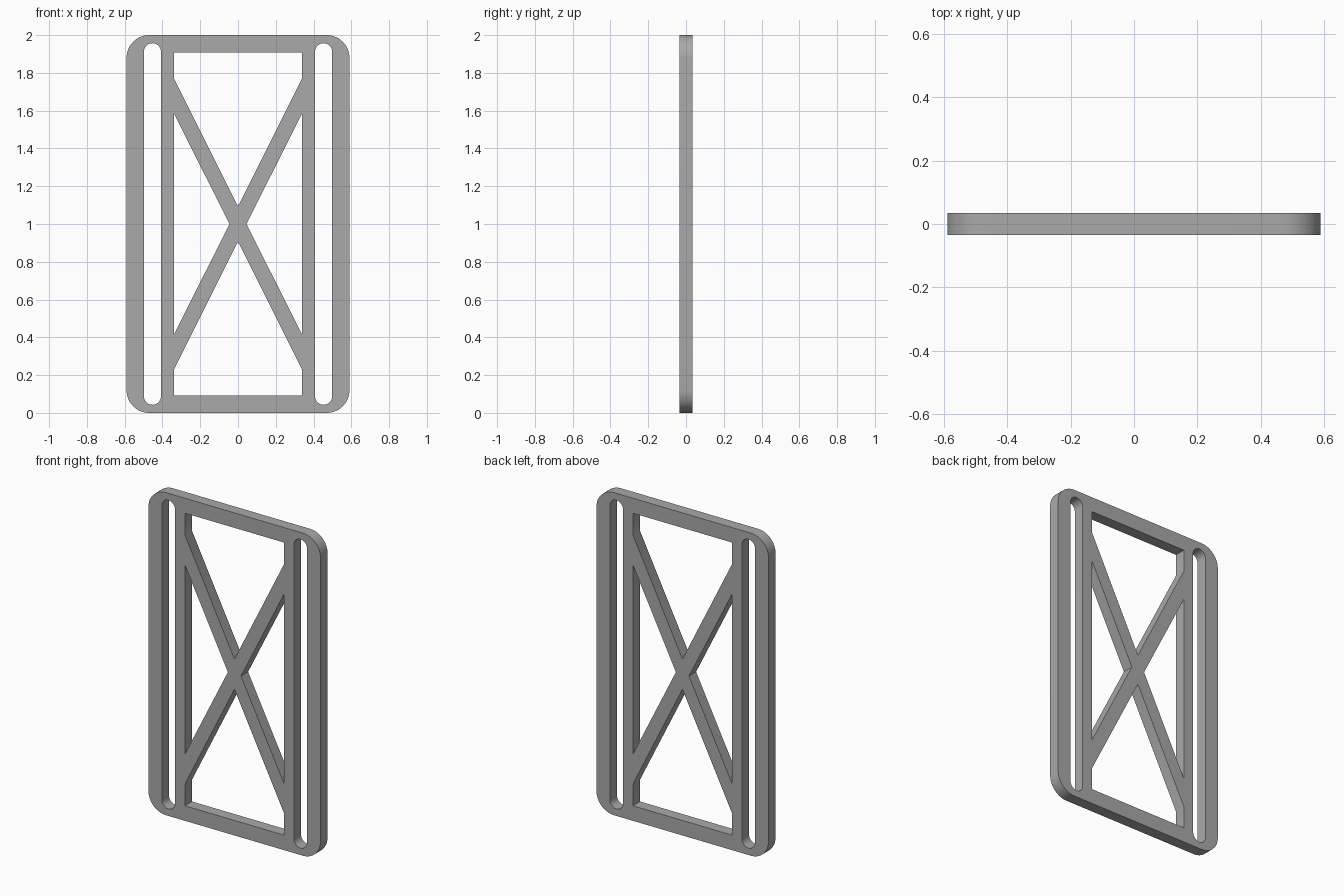
import bpy
import bmesh
from math import sin, cos, pi, radians
from mathutils import Matrix

default_cube = bpy.data.objects.get("Cube")
if default_cube:
    bpy.data.objects.remove(default_cube, do_unlink=True)

HALF_W, HEIGHT, HALF_T = 0.59, 2.0, 0.035
MID = HEIGHT / 2


def rounded_rect(cx, half_w, half_h, radius, steps=12):
    """Outline of a rounded rectangle centred at mid height."""
    points = []
    for i, (sx, sz) in enumerate([(1, 1), (-1, 1), (-1, -1), (1, -1)]):
        for k in range(steps + 1):
            a = (i + k / steps) * pi / 2
            p = (cx + sx * (half_w - radius) + radius * cos(a),
                 MID + sz * (half_h - radius) + radius * sin(a))
            if not points or abs(p[0] - points[-1][0]) + abs(p[1] - points[-1][1]) > 1e-5:
                points.append(p)
    return points


# Outer edge and the two long side slots
outlines = [rounded_rect(0, HALF_W, MID, 0.12)]
for side in (-1, 1):
    outlines.append(rounded_rect(side * 0.453, 0.045, 0.957, 0.045))

# Openings around the diagonal cross brace
WIN_X, WIN_Z = 0.34, 0.907
for s in (-1, 1):
    # top and bottom openings
    outlines.append([(x, MID + s * z) for x, z in
                     [(-WIN_X, WIN_Z), (-WIN_X, 0.772), (0, 0.094),
                      (WIN_X, 0.772), (WIN_X, WIN_Z)]])
    # side openings
    outlines.append([(s * WIN_X, MID + 0.587), (s * 0.045, MID),
                     (s * WIN_X, MID - 0.587)])

# Filled and extruded panel profile
curve = bpy.data.curves.new("panel_profile", "CURVE")
curve.dimensions = "2D"
curve.fill_mode = "BOTH"
curve.extrude = HALF_T
for outline in outlines:
    spline = curve.splines.new("POLY")
    spline.points.add(len(outline) - 1)
    for point, (x, z) in zip(spline.points, outline):
        point.co = (x, z, 0, 1)
    spline.use_cyclic_u = True

panel = bpy.data.objects.new("braced_panel", curve)
bpy.context.collection.objects.link(panel)
bpy.ops.object.select_all(action="DESELECT")
panel.select_set(True)
bpy.context.view_layer.objects.active = panel
bpy.ops.object.convert(target="MESH")
panel = bpy.context.view_layer.objects.active
panel.name = "braced_panel"

# Weld the shell and stand it upright
bm = bmesh.new()
bm.from_mesh(panel.data)
bmesh.ops.remove_doubles(bm, verts=bm.verts, dist=0.0001)
bmesh.ops.transform(bm, matrix=Matrix.Rotation(pi / 2, 4, "X"), verts=bm.verts)
bmesh.ops.recalc_face_normals(bm, faces=bm.faces)
bm.to_mesh(panel.data)
bm.free()
bpy.ops.object.shade_smooth_by_angle(angle=radians(30))

# Grey material
grey = bpy.data.materials.new("plain_grey")
grey.use_nodes = True
colour = (0.4, 0.4, 0.4, 1)
grey.diffuse_color = colour
grey.node_tree.nodes["Principled BSDF"].inputs["Base Color"].default_value = colour
panel.data.materials.clear()
panel.data.materials.append(grey)
